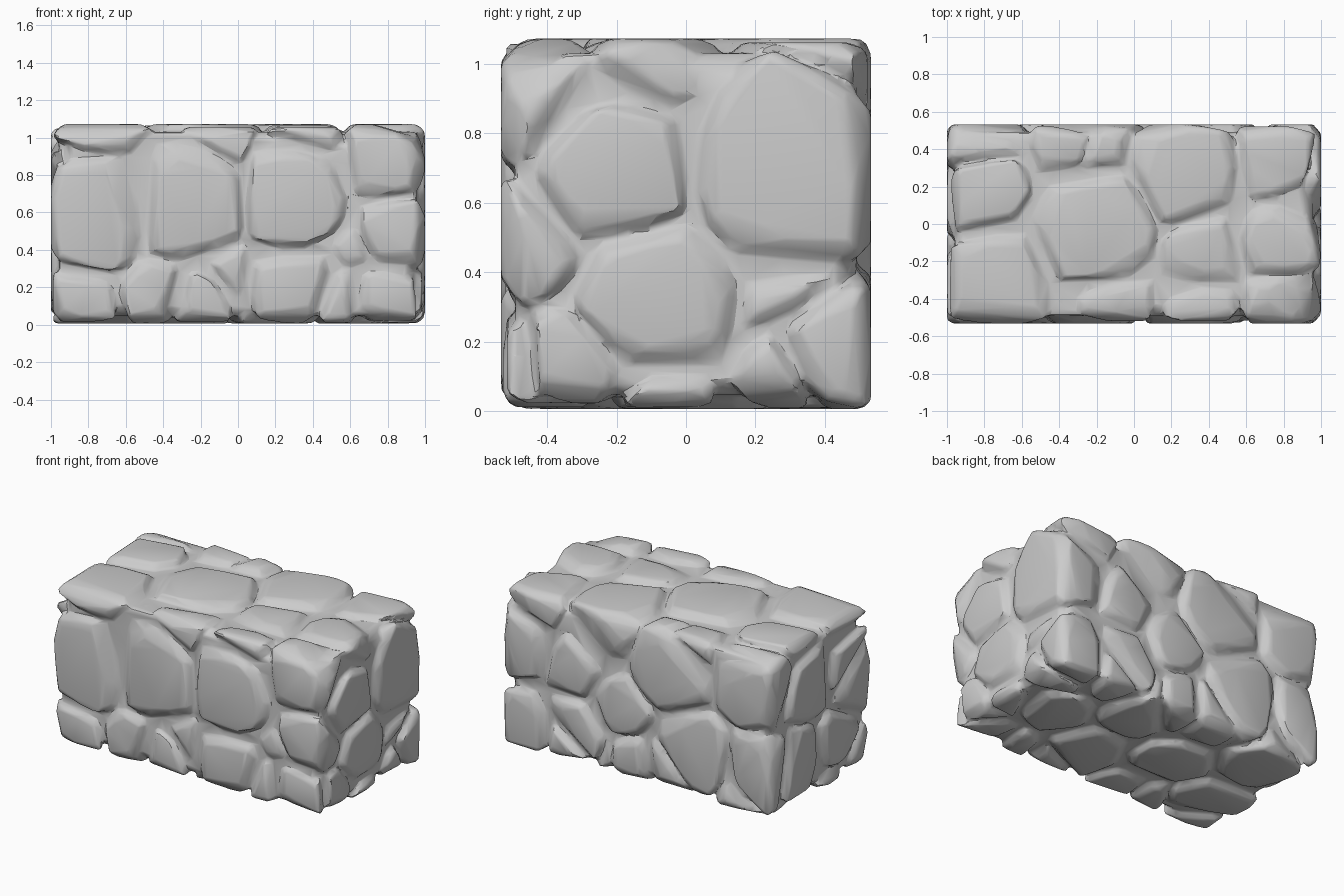
import bpy, bmesh, math, random
from mathutils import Vector

if "Cube" in bpy.data.objects:
    bpy.data.objects.remove(bpy.data.objects["Cube"])

random.seed(7)
HALF = Vector((1.0, 0.533, 0.533))    # half size of the block
MID = Vector((0, 0, 0.539))
DEPTH = 0.14                          # stone centres sit this far below the face
seeds = []                            # (centre, radius, outward normal)


def face_stones(axis, sign, stones):
    """Register stones on one face: (u, v, radius), u/v being the face's world axes."""
    n = Vector((0, 0, 0))
    n[axis] = sign
    ua, va = [a for a in range(3) if a != axis]
    for u, v, r in stones:
        c = Vector((0, 0, 0))
        c[axis] = MID[axis] + sign * (HALF[axis] - DEPTH)
        c[ua], c[va] = u, v
        seeds.append((c, r, n))


# front face (x, z)
face_stones(1, -1, [(-.76, .6, .33), (-.27, .64, .33), (.3, .68, .3), (.8, .86, .22),
                    (.84, .5, .2), (.3, .22, .22), (-.42, .2, .18), (-.85, .13, .16),
                    (.78, .14, .19), (-.06, .3, .12), (.62, .42, .12)])
# right face (y, z)
face_stones(0, 1, [(-.2, .68, .27), (.26, .7, .31), (-.1, .35, .26), (.3, .32, .15),
                   (-.42, .95, .12), (-.05, .99, .12), (-.1, .07, .11), (.36, .1, .13)])
# top face (x, y)
face_stones(2, 1, [(-.22, .0, .31), (.27, .27, .28), (-.8, .17, .2), (-.74, -.27, .23),
                   (.36, -.15, .18), (.8, -.1, .22), (-.3, .41, .18), (-.82, .44, .13),
                   (-.1, -.42, .11), (.36, -.44, .11), (.8, -.42, .12), (.76, .34, .18)])
# back face (x, z)
face_stones(1, 1, [(.84, .72, .19), (.84, .17, .2), (.48, .62, .2), (.14, .46, .2),
                   (-.24, .8, .28), (.45, .25, .2), (.04, .13, .16), (-.42, .32, .27),
                   (-.82, .82, .24), (-.84, .32, .22), (.3, .9, .18)])
# left face (y, z)
face_stones(0, -1, [(.12, .74, .27), (-.3, .72, .24), (.22, .3, .25), (-.2, .3, .24)])
# underside (x, y)
face_stones(2, -1, [(-.75, -.2, .24), (-.7, .25, .25), (-.28, .02, .26), (.2, -.2, .26),
                    (.2, .24, .24), (.62, .02, .25), (.86, -.3, .17), (.84, .34, .18),
                    (-.25, -.4, .16), (-.22, .4, .17), (.55, -.4, .15), (.52, .42, .15)])


def cut(bm, point, normal):
    """Slice a convex solid and cap it, keeping the side behind the plane."""
    bmesh.ops.bisect_plane(bm, geom=bm.verts[:] + bm.edges[:] + bm.faces[:], dist=1e-5,
                           plane_co=point, plane_no=normal, clear_outer=True)
    rim = [e for e in bm.edges if e.is_boundary]
    if rim:
        bmesh.ops.holes_fill(bm, edges=rim, sides=0)


def box(half):
    bm = bmesh.new()
    bmesh.ops.create_cube(bm, size=2)
    for v in bm.verts:
        v.co = Vector(a * b for a, b in zip(v.co, half)) + MID
    return bm


def chamfer(bm, low, high):
    """Chip every edge by a random amount, for a chiselled look."""
    bmesh.ops.recalc_face_normals(bm, faces=bm.faces[:])
    planes = []
    for e in bm.edges:
        if len(e.link_faces) == 2:
            a, b = (f.normal for f in e.link_faces)
            if a.dot(b) < 0.9 and (a + b).length > 0.05:
                n = (a + b).normalized()
                mid = (e.verts[0].co + e.verts[1].co) / 2
                wob = Vector(random.uniform(-.12, .12) for _ in range(3))
                planes.append((mid - n * random.uniform(low, high), (n + wob).normalized()))
    for p, n in planes:
        cut(bm, p, n)


def make_stone(i):
    """One stone: block clipped against its neighbours, then chipped."""
    c, r, n = seeds[i]
    recess = random.uniform(0, .018) if r < .2 else 0
    bm = box(HALF - Vector((recess,) * 3))
    for j, (c2, r2, _) in enumerate(seeds):
        if j != i:
            d = c2 - c
            t = 0.5 + (r * r - r2 * r2) / (2 * d.length_squared)
            cut(bm, c + d * t - d.normalized() * .003, d)
    if bm.faces:
        # slanted facets on the outer face
        for _ in range(2):
            side = n.orthogonal().normalized()
            a = random.uniform(0, math.tau)
            side = side * math.cos(a) + n.cross(side) * math.sin(a)
            cut(bm, c + n * DEPTH + side * r * .65, n + side * random.uniform(.15, .35))
        chamfer(bm, .015, .05)
        chamfer(bm, .002, .006)
    return bm


def gather(bm, verts, faces):
    if bm.faces:
        base = len(verts)
        bmesh.ops.recalc_face_normals(bm, faces=bm.faces[:])
        # thin slivers are dropped
        if abs(bm.calc_volume()) > .0015:
            bm.verts.index_update()
            verts += [v.co.copy() for v in bm.verts]
            faces += [[base + v.index for v in f.verts] for f in bm.faces]
    bm.free()


# stones plus the mortar core that forms the groove floors
verts, faces = [], []
for i in range(len(seeds)):
    gather(make_stone(i), verts, faces)
core = box(HALF - Vector((.042,) * 3))
chamfer(core, .02, .03)
gather(core, verts, faces)

mesh = bpy.data.meshes.new("stone_block")
mesh.from_pydata(verts, [], faces)
block = bpy.data.objects.new("stone_block", mesh)
bpy.context.collection.objects.link(block)
bpy.context.view_layer.objects.active = block
block.select_set(True)

# fuse into one carved skin
fuse = block.modifiers.new("fuse", 'REMESH')
fuse.mode = 'VOXEL'
fuse.voxel_size = .012
soft = block.modifiers.new("soften", 'SMOOTH')
soft.iterations = 3
thin = block.modifiers.new("thin", 'DECIMATE')
thin.ratio = .06
for m in ("fuse", "soften", "thin"):
    bpy.ops.object.modifier_apply(modifier=m)
bpy.ops.object.shade_smooth_by_angle(angle=math.radians(30))
